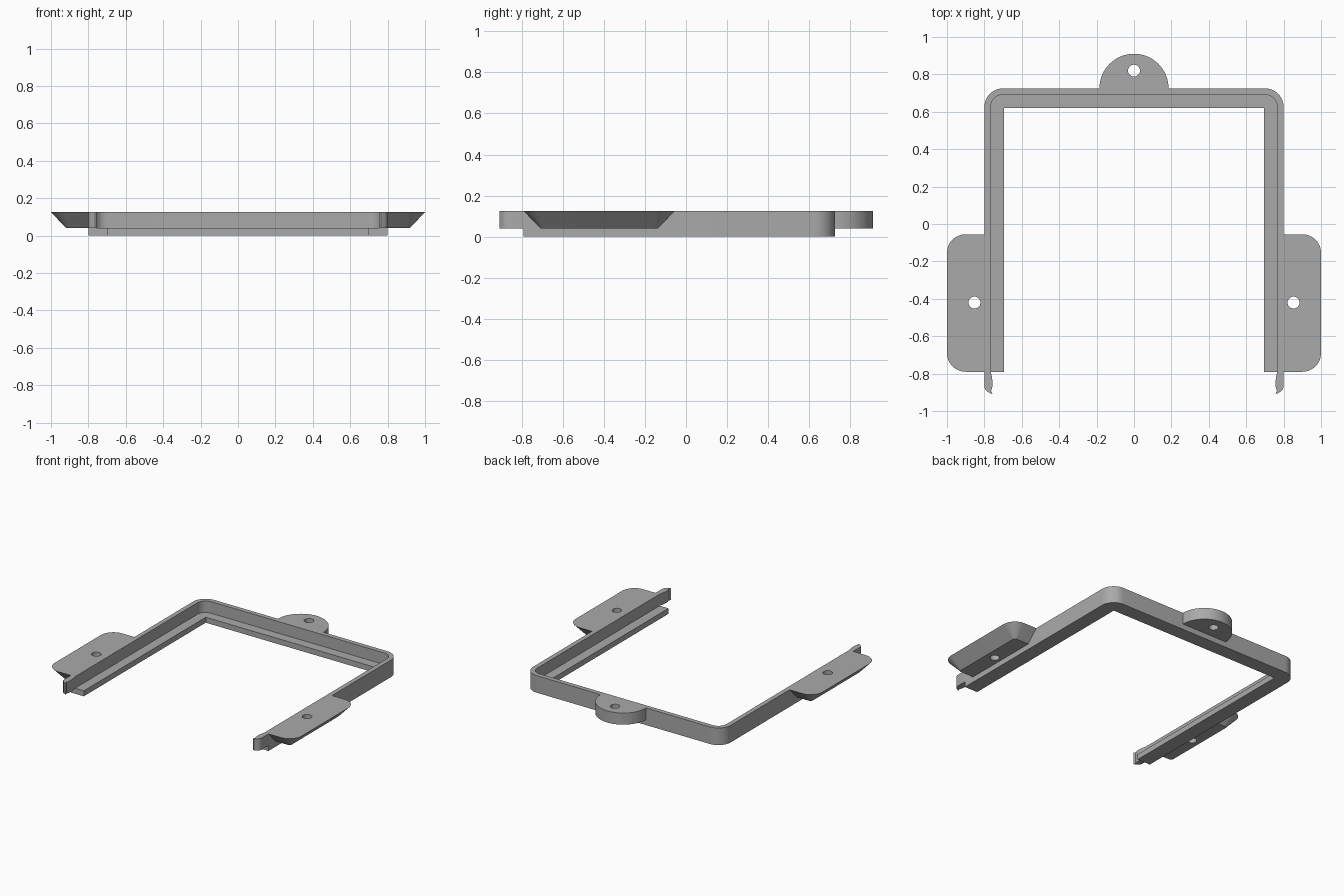
import bpy, bmesh
from math import sin, cos, radians

cube = bpy.data.objects.get("Cube")
if cube:
    bpy.data.objects.remove(cube)

STEP, TOP = 0.04, 0.125   # ledge height and rim height
REAR, FRONT = 0.725, -0.79

grey = bpy.data.materials.new("grey plastic")
grey.use_nodes = True
colour = (0.4, 0.4, 0.4, 1)
grey.diffuse_color = colour
grey.node_tree.nodes["Principled BSDF"].inputs["Base Color"].default_value = colour


def arc(cx, cy, r, start, end, steps=12):
    angles = [radians(start + (end - start) * i / steps) for i in range(steps + 1)]
    return [(cx + r * cos(a), cy + r * sin(a)) for a in angles]


def mirrored(points):
    return points + [(-x, y) for x, y in reversed(points)]


def loft(name, low, high, z0, z1, side=1):
    """Solid between two matching outlines."""
    bm = bmesh.new()
    a = [bm.verts.new((x * side, y, z0)) for x, y in low]
    b = [bm.verts.new((x * side, y, z1)) for x, y in high]
    bm.faces.new(a)
    bm.faces.new(b)
    for i in range(len(a)):
        j = (i + 1) % len(a)
        bm.faces.new((a[i], a[j], b[j], b[i]))
    bmesh.ops.recalc_face_normals(bm, faces=bm.faces)
    mesh = bpy.data.meshes.new(name)
    bm.to_mesh(mesh)
    bm.free()
    mesh.materials.append(grey)
    obj = bpy.data.objects.new(name, mesh)
    bpy.context.collection.objects.link(obj)
    return obj


def drill(obj, x, y, r=0.032):
    ring = arc(x, y, r, 0, 345, 23)
    cutter = loft("hole_cutter", ring, ring, -0.1, 0.3)
    cutter.hide_render = True
    mod = obj.modifiers.new("hole", "BOOLEAN")
    mod.operation, mod.solver, mod.object = "DIFFERENCE", "EXACT", cutter
    graph = bpy.context.evaluated_depsgraph_get()
    obj.data = bpy.data.meshes.new_from_object(obj.evaluated_get(graph))
    obj.modifiers.clear()
    bpy.data.objects.remove(cutter)


def smooth(obj):
    bpy.ops.object.select_all(action="DESELECT")
    obj.select_set(True)
    bpy.context.view_layer.objects.active = obj
    bpy.ops.object.shade_smooth_by_angle(angle=radians(30))


# U-shaped frame: low ledge with square inner corners, thin rim above it
outer = mirrored([(0.8, FRONT)] + arc(0.7, REAR - 0.1, 0.1, 0, 90))
ledge_inner = mirrored([(0.695, FRONT), (0.695, 0.62)])
rim_inner = mirrored([(0.766, FRONT)] + arc(0.7, REAR - 0.1, 0.066, 0, 90))
ledge = outer + ledge_inner[::-1]
rim = outer + rim_inner[::-1]
parts = [loft("ledge", ledge, ledge, 0, STEP), loft("rim", rim, rim, STEP, TOP)]

# Rounded rear mounting tab
round_tab = arc(0, REAR, 0.185, 0, 180, 32)
rear_tab = loft("rear_tab", round_tab, round_tab, STEP, TOP)
drill(rear_tab, 0, 0.82)
parts.append(rear_tab)


# Side tabs bevelled towards the underside, and hooked front clips
def tab_outline(r):
    return ([(0.8, -0.69 - r)] + arc(0.9, -0.69, r, -90, 0)
            + arc(0.9, -0.155, r, 0, 90) + [(0.8, -0.155 + r)])


clip = [(0.8, FRONT), (0.8, -0.87), (0.795, -0.885), (0.783, -0.897), (0.765, -0.907),
        (0.757, -0.905), (0.764, -0.893), (0.758, -0.872), (0.756, -0.845),
        (0.76, -0.815), (0.766, FRONT)]

for label, side in (("left", 1), ("right", -1)):
    tab = loft(label + "_side_tab", tab_outline(0.018), tab_outline(0.1), STEP, TOP, side)
    drill(tab, 0.853 * side, -0.42)
    parts += [tab, loft(label + "_front_clip", clip, clip, STEP, TOP, side)]

for part in parts:
    smooth(part)
